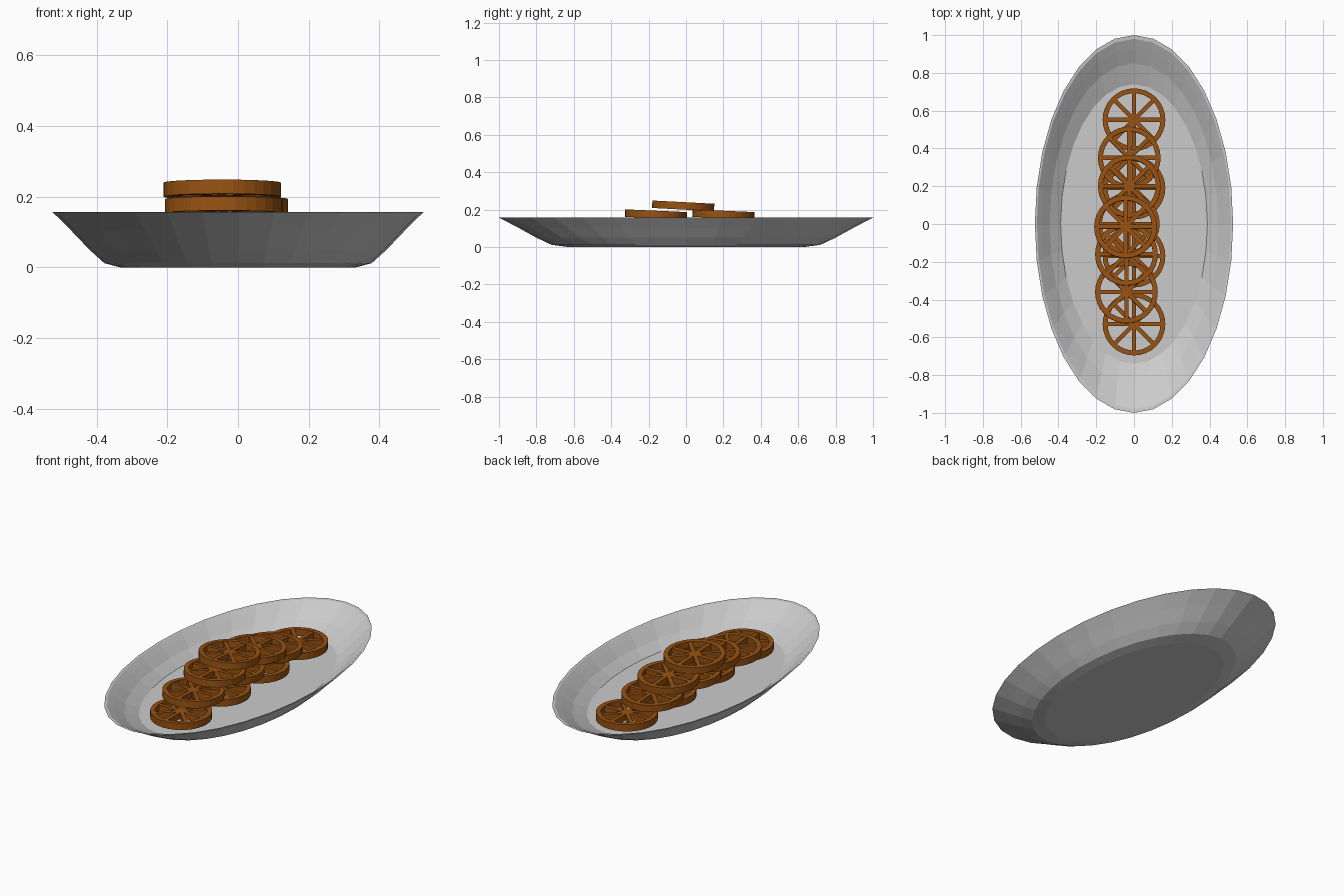
import bpy, bmesh, math
from mathutils import Matrix

if "Cube" in bpy.data.objects:
    bpy.data.objects.remove(bpy.data.objects["Cube"])

N = 32

def make_object(name, bm, mat=None):
    bmesh.ops.recalc_face_normals(bm, faces=bm.faces)
    me = bpy.data.meshes.new(name)
    bm.to_mesh(me)
    bm.free()
    if mat:
        me.materials.append(mat)
    ob = bpy.data.objects.new(name, me)
    bpy.context.collection.objects.link(ob)
    return ob

def lathe(bm, profile, sx=1.0, closed=False):
    """Spin (radius, z) points around z; open profiles get flat end caps."""
    rings = []
    for r, z in profile:
        rings.append([bm.verts.new((sx * r * math.cos(2 * math.pi * i / N),
                                    r * math.sin(2 * math.pi * i / N), z)) for i in range(N)])
    pairs = list(zip(rings, rings[1:]))
    if closed:
        pairs.append((rings[-1], rings[0]))
    for a, b in pairs:
        for i in range(N):
            j = (i + 1) % N
            bm.faces.new((a[i], a[j], b[j], b[i]))
    if not closed:
        bm.faces.new(rings[0])
        bm.faces.new(rings[-1])

# Oval dish: outer underside, rim, then inner wall down to the floor
bm = bmesh.new()
lathe(bm, [(0.63, 0.0), (0.72, 0.012), (0.80, 0.05), (0.90, 0.105), (0.99, 0.152),
           (1.0, 0.157), (0.98, 0.155), (0.93, 0.129), (0.85, 0.085), (0.74, 0.042)], sx=0.525)
make_object("oval_dish", bm)

# Dried fruit slice: outer rind ring with four crossing bars
brown = bpy.data.materials.new("brown")
brown.diffuse_color = (0.31, 0.085, 0.006, 1)
brown.use_nodes = True
brown.node_tree.nodes["Principled BSDF"].inputs["Base Color"].default_value = brown.diffuse_color
R, R_IN, T = 0.166, 0.140, 0.040

def fruit_slice(name, x, y, z, tilt, spin):
    bm = bmesh.new()
    h = T / 2
    lathe(bm, [(R, -h), (R, h), (R_IN, h), (R_IN, -h)], closed=True)
    for k in range(4):
        m = (Matrix.Rotation(math.radians(45 * k), 4, 'Z')
             @ Matrix.Diagonal((2 * R_IN + 0.01, 0.022, T * 0.9, 1)))
        bmesh.ops.create_cube(bm, size=1, matrix=m)
    ob = make_object(name, bm, brown)
    ob.location = (x, y, z)
    ob.rotation_euler = (math.radians(tilt), 0, math.radians(spin))

# Overlapping stack: four, three, two and one slice per layer
layers = [
    (0.080, 0.0, [(0.0, -0.53), (0.0, -0.17), (0.0, 0.19), (0.0, 0.552)]),
    (0.128, -2.0, [(-0.04, -0.36), (-0.03, 0.0), (-0.025, 0.35)]),
    (0.174, -2.5, [(-0.04, -0.16), (-0.025, 0.20)]),
    (0.220, -3.0, [(-0.045, -0.015)]),
]
for n, (z, tilt, spots) in enumerate(layers, 1):
    for i, (x, y) in enumerate(spots, 1):
        fruit_slice(f"fruit_slice_{n}_{i}", x, y, z, tilt, 0)
